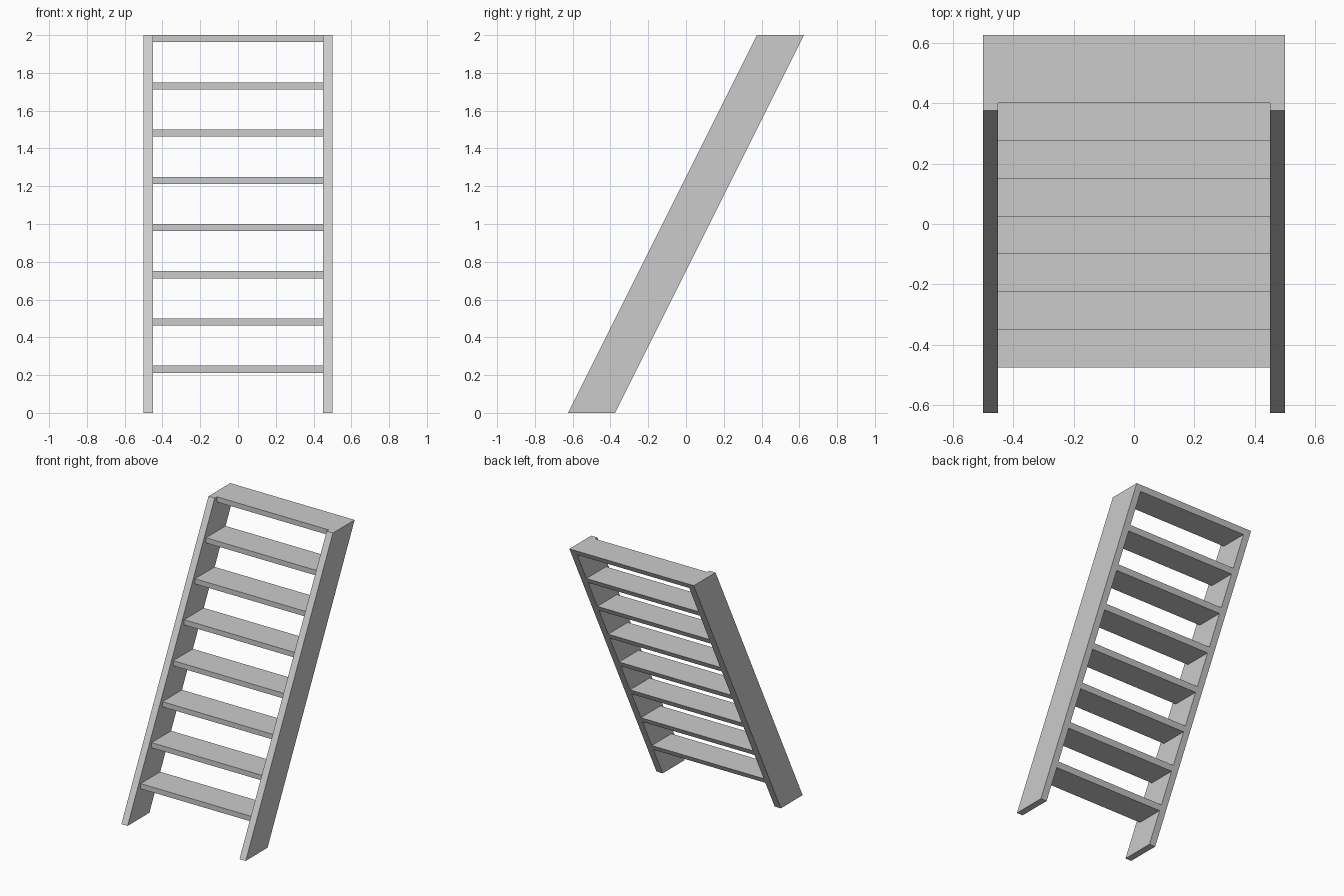
import bpy

if "Cube" in bpy.data.objects:
    bpy.data.objects.remove(bpy.data.objects["Cube"])

HALF_W, BOARD = 0.5, 0.05      # half width, stringer thickness
STEPS, RISE = 8, 0.25          # number of treads, rise per tread
THICK, INSET = 0.0375, 0.025   # tread thickness, setback from stringer front


def front_y(z):
    return -0.625 + z / 2


def back_y(z):
    return -0.375 + z / 2


def prism(name, profile, x0, x1):
    """Extrude a (y, z) profile, counter-clockwise seen from +x, from x0 to x1."""
    n = len(profile)
    verts = [(x, y, z) for x in (x0, x1) for y, z in profile]
    faces = [tuple(reversed(range(n))), tuple(range(n, 2 * n))]
    faces += [(i, (i + 1) % n, n + (i + 1) % n, n + i) for i in range(n)]
    mesh = bpy.data.meshes.new(name)
    mesh.from_pydata(verts, [], faces)
    mesh.update()
    obj = bpy.data.objects.new(name, mesh)
    bpy.context.collection.objects.link(obj)
    return obj


# Slanted side boards
side = [(front_y(0), 0), (back_y(0), 0), (back_y(2), 2), (front_y(2), 2)]
prism("left_stringer", side, -HALF_W, -HALF_W + BOARD)
prism("right_stringer", side, HALF_W - BOARD, HALF_W)

# Treads: upright front edge, back edge cut flush with the stringers
for i in range(1, STEPS + 1):
    top = i * RISE
    low = top - THICK
    front = front_y(top) + INSET
    prism(f"tread_{i}",
          [(front, low), (back_y(low), low), (back_y(top), top), (front, top)],
          -HALF_W + BOARD, HALF_W - BOARD)
